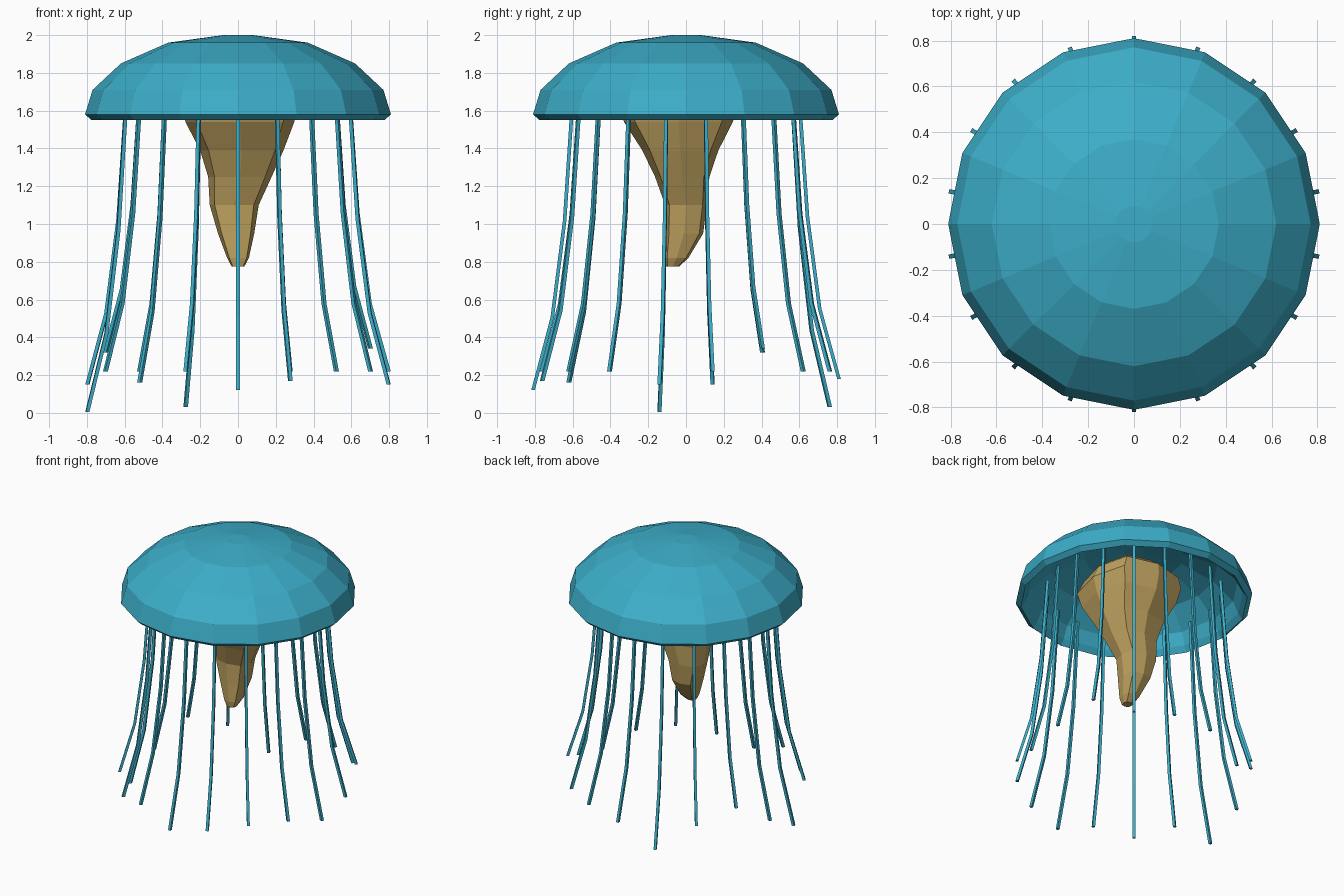
import bpy, bmesh, math
from mathutils import Vector

if "Cube" in bpy.data.objects:
    bpy.data.objects.remove(bpy.data.objects["Cube"])


def material(name, rgb):
    m = bpy.data.materials.new(name)
    m.diffuse_color = (*rgb, 1)
    m.use_nodes = True
    m.node_tree.nodes["Principled BSDF"].inputs["Base Color"].default_value = m.diffuse_color
    return m


TEAL = material("teal", (0.045, 0.42, 0.58))
TAN = material("tan", (0.52, 0.36, 0.115))


def loft(name, rings, mat):
    """Skin a list of vertex rings, closing both ends."""
    bm = bmesh.new()
    rows = [[bm.verts.new(p) for p in ring] for ring in rings]
    n = len(rows[0])
    for a, b in zip(rows, rows[1:]):
        for i in range(n):
            j = (i + 1) % n
            bm.faces.new((a[i], a[j], b[j], b[i]))
    bm.faces.new(rows[0])
    bm.faces.new(rows[-1])
    bmesh.ops.recalc_face_normals(bm, faces=bm.faces)
    mesh = bpy.data.meshes.new(name)
    bm.to_mesh(mesh)
    bm.free()
    mesh.materials.append(mat)
    obj = bpy.data.objects.new(name, mesh)
    bpy.context.collection.objects.link(obj)
    return obj


def circle(r, z, n):
    return [(r * math.cos(math.tau * i / n), r * math.sin(math.tau * i / n), z)
            for i in range(n)]


# Bell: hollow 16-sided dome, outside profile then inside profile
bell = [(0.08, 2.0), (0.37, 1.96), (0.62, 1.85), (0.77, 1.71), (0.81, 1.58),
        (0.775, 1.55), (0.745, 1.59), (0.71, 1.68), (0.57, 1.81),
        (0.34, 1.91), (0.07, 1.945)]
loft("bell", [circle(r, z, 16) for r, z in bell], TEAL)

# Central mouth arm: lobed eight-sided body, rows of z, centre x, y, radius x, y
body = [(1.80, 0.00, -0.03, 0.22, 0.22), (1.74, 0.00, -0.03, 0.30, 0.30),
        (1.65, 0.01, -0.04, 0.33, 0.33), (1.54, 0.01, -0.04, 0.30, 0.30),
        (1.39, 0.02, -0.03, 0.23, 0.21), (1.25, 0.01, -0.02, 0.175, 0.15),
        (1.10, -0.02, 0.00, 0.135, 0.115), (0.95, -0.01, -0.01, 0.10, 0.105),
        (0.82, 0.00, -0.05, 0.06, 0.065), (0.775, 0.00, -0.07, 0.035, 0.035)]
rings = []
for z, cx, cy, rx, ry in body:
    ring = []
    for i in range(8):
        a = math.tau * i / 8
        k = 1.08 if i % 2 else 0.96
        ring.append((cx + k * rx * math.cos(a), cy + k * ry * math.sin(a), z))
    rings.append(ring)
loft("mouth_arm", rings, TAN)

# Tentacles: 18 thin strands flaring outward, tip heights going round from the front
tips = [0.12, 0.17, 0.22, 0.22, 0.15, 0.22, 0.34, 0.22, 0.22,
        0.18, 0.03, 0.22, 0.32, 0.15, 0.005, 0.22, 0.16, 0.22]
path = [(0.0, 0.6), (0.42, 0.643), (0.75, 0.708), (1.0, 0.81)]
TOP, HALF = 1.66, 0.0095
for k, tip in enumerate(tips):
    a = math.radians(-90 + 20 * k)
    out = Vector((math.cos(a), math.sin(a), 0))
    side = Vector((-math.sin(a), math.cos(a), 0))
    strand = []
    for t, r in path:
        c = out * r + Vector((0, 0, TOP + (tip - TOP) * t))
        strand.append([c + out * (u * HALF) + side * (v * HALF)
                       for u, v in ((1, 1), (-1, 1), (-1, -1), (1, -1))])
    loft(f"tentacle_{k + 1}", strand, TEAL)
